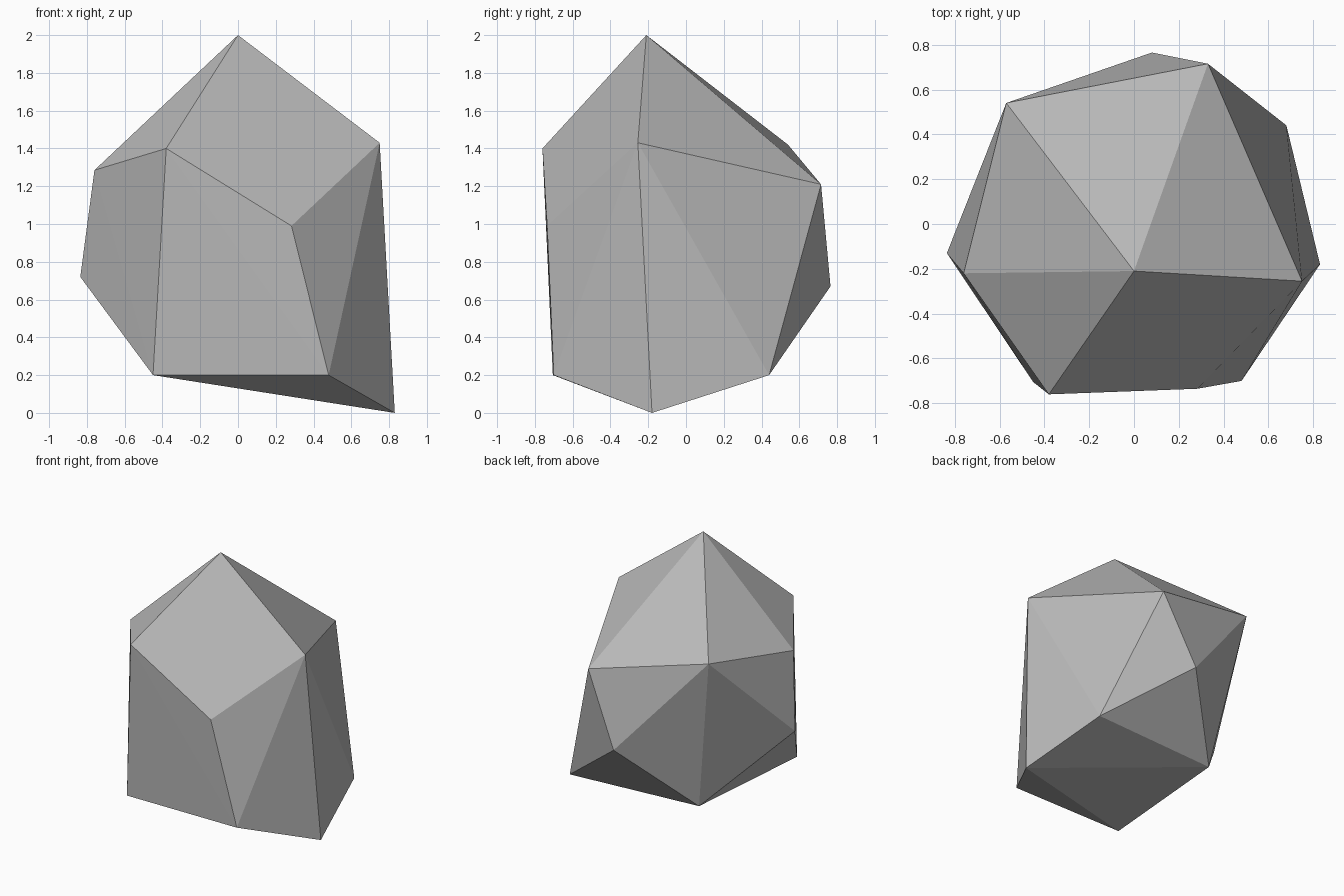
import bpy
import bmesh

# Remove the default cube
default_cube = bpy.data.objects.get("Cube")
if default_cube:
    bpy.data.objects.remove(default_cube, do_unlink=True)

# Stone colour
stone = bpy.data.materials.new("stone_grey")
stone.use_nodes = True
stone_colour = (0.5, 0.5, 0.5, 1)
stone.diffuse_color = stone_colour
shader = stone.node_tree.nodes["Principled BSDF"]
shader.inputs["Base Color"].default_value = stone_colour
shader.inputs["Roughness"].default_value = 0.9

# Corners of the faceted boulder, from the peak down
peak = [(0, -.21, 2)]
shoulders = [
    (-.38, -.76, 1.4),
    (-.76, -.22, 1.285),
    (-.57, .54, 1.42),
    (.33, .715, 1.21),
    (.75, -.255, 1.43),
]
waist = [
    (-.835, -.13, .72),
    (.08, .765, .67),
    (.283, -.735, .99),
]
foot = [
    (-.45, -.705, .2),
    (.48, -.7, .2),
    (.68, .44, .2),
    (-.37, .37, .21),
    (.83, -.18, 0),
]

# Wrap the corners in a convex shell
bm = bmesh.new()
for corner in peak + shoulders + waist + foot:
    bm.verts.new(corner)
bmesh.ops.convex_hull(bm, input=bm.verts[:])
bmesh.ops.recalc_face_normals(bm, faces=bm.faces[:])
for face in bm.faces:
    face.smooth = False

mesh = bpy.data.meshes.new("boulder")
bm.to_mesh(mesh)
bm.free()
mesh.materials.append(stone)
boulder = bpy.data.objects.new("boulder", mesh)
bpy.context.collection.objects.link(boulder)
